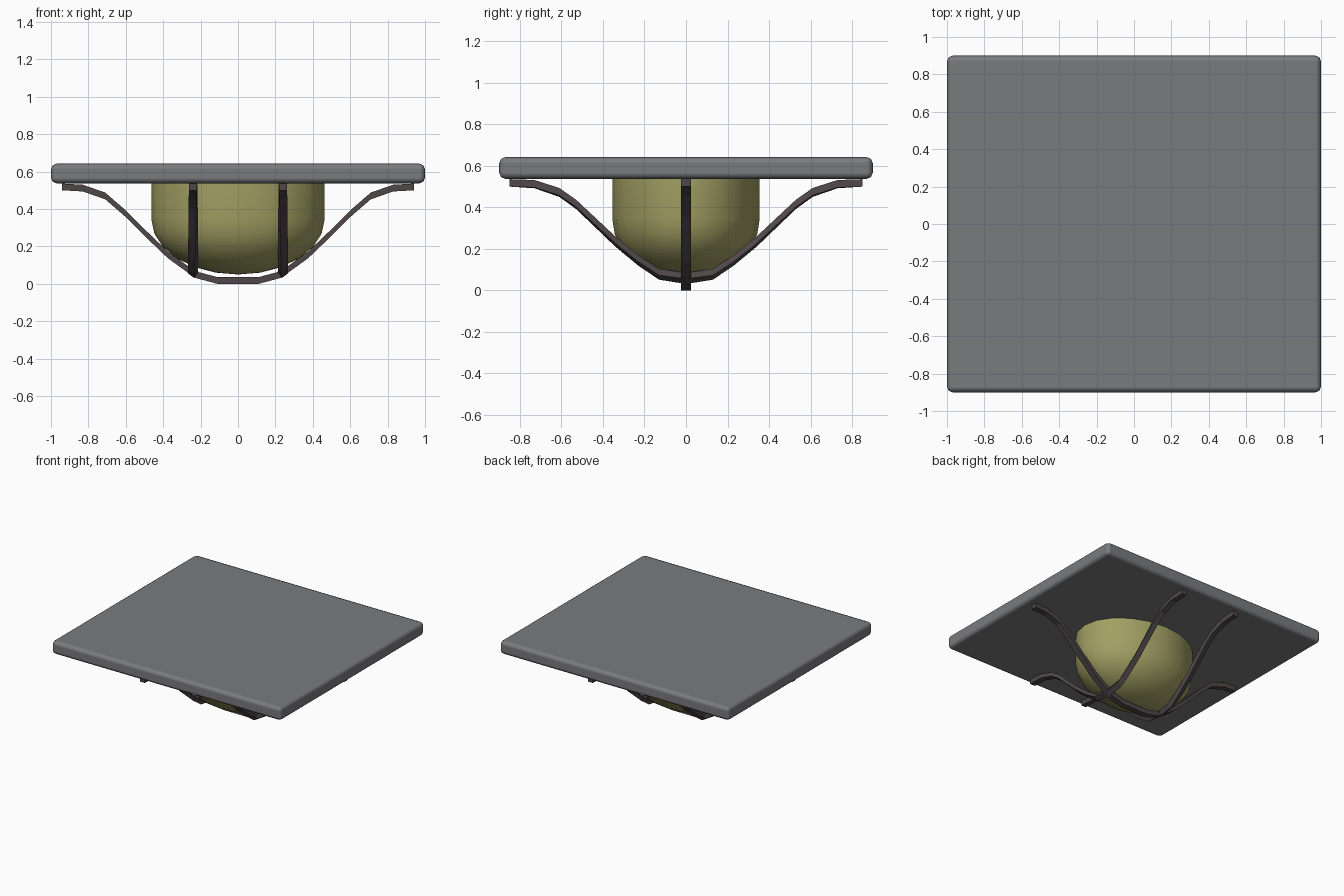
import bpy, bmesh, math

if "Cube" in bpy.data.objects:
    bpy.data.objects.remove(bpy.data.objects["Cube"])


def material(name, rgb):
    m = bpy.data.materials.new(name)
    m.diffuse_color = (*rgb, 1)
    m.use_nodes = True
    m.node_tree.nodes["Principled BSDF"].inputs["Base Color"].default_value = m.diffuse_color
    return m


SLATE = material("slate grey", (0.195, 0.198, 0.208))
OLIVE = material("olive", (0.36, 0.35, 0.125))
IRON = material("dark iron", (0.078, 0.063, 0.066))


def finish(bm, name, mat, smooth=None):
    bmesh.ops.recalc_face_normals(bm, faces=bm.faces[:])
    me = bpy.data.meshes.new(name)
    bm.to_mesh(me)
    bm.free()
    me.materials.append(mat)
    ob = bpy.data.objects.new(name, me)
    bpy.context.collection.objects.link(ob)
    if smooth:
        me.shade_smooth()
        bpy.ops.object.select_all(action='DESELECT')
        ob.select_set(True)
        bpy.context.view_layer.objects.active = ob
        bpy.ops.object.shade_smooth_by_angle(angle=math.radians(smooth))
    return ob


# Top slab with softened edges
bm = bmesh.new()
bmesh.ops.create_cube(bm, size=1)
for v in bm.verts:
    v.co.x *= 2.0
    v.co.y *= 1.8
    v.co.z = 0.59 + v.co.z * 0.105
slab = finish(bm, "top_slab", SLATE, 50)
bev = slab.modifiers.new("soft_edges", 'BEVEL')
bev.width = 0.03
bev.segments = 2
bev.harden_normals = True

# Oval bowl: straight wall above a half ellipsoid
SEG, RINGS = 20, 6
bm = bmesh.new()
profile = [(1.0, 0.545)]
for i in range(RINGS):
    a = math.pi / 2 * i / RINGS
    profile.append((math.cos(a), 0.345 - 0.295 * math.sin(a)))
rings = [[bm.verts.new((0.463 * r * math.cos(2 * math.pi * k / SEG),
                        0.355 * r * math.sin(2 * math.pi * k / SEG), z))
          for k in range(SEG)] for r, z in profile]
for a, b in zip(rings, rings[1:]):
    for k in range(SEG):
        n = (k + 1) % SEG
        bm.faces.new((a[k], a[n], b[n], b[k]))
tip = bm.verts.new((0, 0, 0.05))
for k in range(SEG):
    bm.faces.new((rings[-1][k], rings[-1][(k + 1) % SEG], tip))
bm.faces.new(rings[0])
finish(bm, "bowl", OLIVE, 60)


def strap(name, half, width, thick, along_x, offset=0.0, lean=0.0):
    """Flat bar following a mirrored half profile, twisting most at its middle."""
    path = [(-s, z) for s, z in reversed(half[1:])] + half
    end = half[-1][0]
    bm = bmesh.new()
    secs = []
    for s, z in path:
        t = lean * max(0.0, 1 - abs(s) / end)
        sec = []
        for w, h in ((-1, -1), (1, -1), (1, 1), (-1, 1)):
            w, h = w * width / 2, h * thick / 2
            u = w * math.cos(t) - h * math.sin(t)
            v = w * math.sin(t) + h * math.cos(t)
            co = (s, u, z + v) if along_x else (offset + u, s, z + v)
            sec.append(bm.verts.new(co))
        secs.append(sec)
    for a, b in zip(secs, secs[1:]):
        for k in range(4):
            n = (k + 1) % 4
            bm.faces.new((a[k], a[n], b[n], b[k]))
    bm.faces.new(secs[0])
    bm.faces.new(secs[-1])
    finish(bm, name, IRON)


# Long strap under the bowl, then the two cross straps
strap("long_strap",
      [(0, .018), (.11, .018), (.23, .05), (.375, .155), (.49, .265),
       (.6, .375), (.71, .47), (.83, .512), (.94, .518)],
      0.046, 0.036, True)
cross = [(0, .058), (.13, .078), (.23, .145), (.34, .235), (.44, .33),
         (.53, .415), (.61, .472), (.73, .512), (.85, .518)]
for side, label in ((-1, "left"), (1, "right")):
    strap(label + "_cross_strap", cross, 0.042, 0.036, False,
          side * 0.24, side * math.radians(36))
